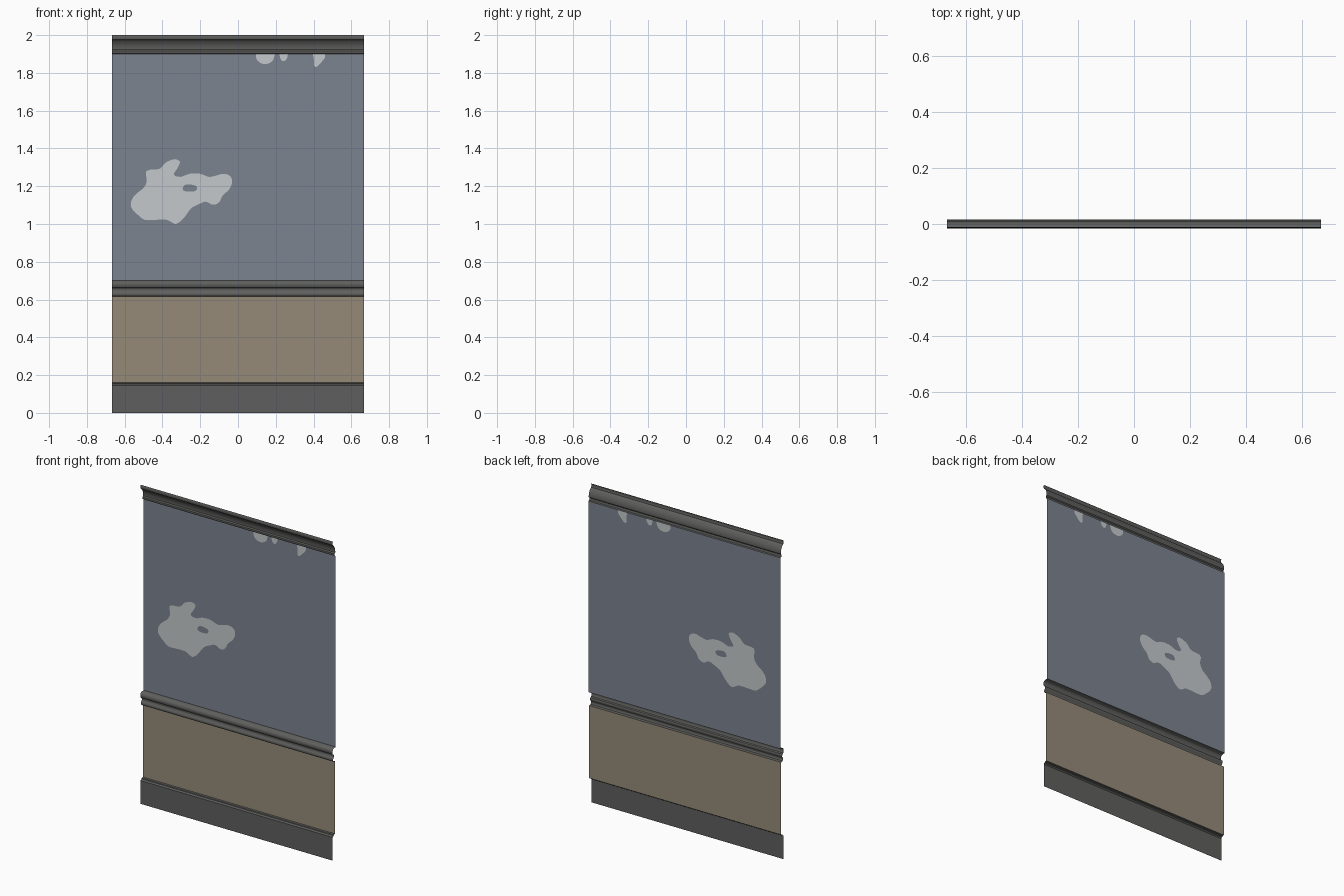
import bpy
import math
from mathutils import Vector
from mathutils.geometry import tessellate_polygon

if "Cube" in bpy.data.objects:
    bpy.data.objects.remove(bpy.data.objects["Cube"])

W = 0.6665          # half width of the wall
Y_WALL = 0.0165     # upper wall plane
Y_LOW = 0.009       # lower panel plane


def material(name, rgb):
    m = bpy.data.materials.new(name)
    lin = [((c / 255 + 0.055) / 1.055) ** 2.4 for c in rgb]
    m.diffuse_color = (*lin, 1)
    m.use_nodes = True
    m.node_tree.nodes["Principled BSDF"].inputs["Base Color"].default_value = m.diffuse_color
    return m


PAINT = material("blue grey paint", (124, 131, 144))
PLASTER = material("bare plaster", (196, 201, 204))
BEIGE = material("beige panel", (150, 138, 120))
TRIM = material("dark grey trim", (95, 95, 94))


def make_object(name, verts, faces, mats, indices=None):
    me = bpy.data.meshes.new(name)
    me.from_pydata(verts, [], faces)
    for m in mats:
        me.materials.append(m)
    if indices:
        me.polygons.foreach_set("material_index", indices)
    me.update()
    ob = bpy.data.objects.new(name, me)
    bpy.context.collection.objects.link(ob)
    return ob


def sweep(name, profile, mat):
    """Open sheet: a (y, z) profile, listed upward, swept across the width."""
    verts = [(x, y, z) for y, z in profile for x in (-W, W)]
    faces = [(2 * i, 2 * i + 1, 2 * i + 3, 2 * i + 2) for i in range(len(profile) - 1)]
    ob = make_object(name, verts, faces, [mat])
    bpy.ops.object.select_all(action='DESELECT')
    ob.select_set(True)
    bpy.context.view_layer.objects.active = ob
    bpy.ops.object.shade_smooth_by_angle(angle=math.radians(35))
    return ob


def smooth(pts, closed=True, steps=4):
    """Catmull-Rom curve through points given in thousandths."""
    p = [Vector((x / 1000, z / 1000, 0)) for x, z in pts]
    n = len(p)
    at = (lambda i: p[i % n]) if closed else (lambda i: p[max(0, min(n - 1, i))])
    out = []
    for i in range(n if closed else n - 1):
        a, b, c, d = (at(i + k) for k in (-1, 0, 1, 2))
        for s in range(steps):
            t = s / steps
            out.append(0.5 * (2 * b + (c - a) * t + (2 * a - 5 * b + 4 * c - d) * t * t
                              + (3 * b - a - 3 * c + d) * t ** 3))
    return out if closed else out + [p[-1]]


# Mouldings and lower panel
sweep("baseboard", [(-0.013, 0), (-0.013, 0.146), (-0.010, 0.150), (-0.004, 0.153),
                    (-0.002, 0.158), (Y_LOW, 0.160)], TRIM)
sweep("lower_panel", [(Y_LOW, 0.160), (Y_LOW, 0.615)], BEIGE)
sweep("chair_rail", [(Y_LOW, 0.615), (-0.006, 0.618), (-0.010, 0.625), (-0.010, 0.632),
                     (-0.007, 0.639), (-0.002, 0.645), (-0.001, 0.653), (-0.004, 0.661),
                     (-0.012, 0.665), (-0.0155, 0.672), (-0.0165, 0.680), (-0.0155, 0.688),
                     (-0.011, 0.695), (-0.006, 0.699), (Y_WALL, 0.702)], TRIM)
sweep("crown_moulding", [(Y_WALL, 1.900), (0.008, 1.903), (0.005, 1.909), (0.006, 1.917),
                         (0.012, 1.923), (0.012, 1.932), (0.010, 1.945), (0.005, 1.958),
                         (-0.002, 1.968), (-0.005, 1.972), (-0.012, 1.976), (-0.014, 1.984),
                         (-0.014, 1.995), (-0.011, 2.0)], TRIM)

# Upper wall with chipped paint: outlines of the bare areas
patch = smooth([(-568, 1102), (-557, 1139), (-531, 1166), (-499, 1192), (-483, 1229),
                (-488, 1272), (-467, 1287), (-414, 1293), (-383, 1325), (-335, 1343),
                (-308, 1330), (-319, 1298), (-340, 1261), (-303, 1250), (-255, 1266),
                (-202, 1266), (-155, 1250), (-118, 1256), (-75, 1266), (-38, 1250),
                (-33, 1213), (-49, 1181), (-81, 1150), (-102, 1113), (-134, 1102),
                (-171, 1118), (-213, 1102), (-250, 1081), (-282, 1038), (-308, 1012),
                (-335, 1001), (-377, 1022), (-441, 1022), (-494, 1022), (-531, 1049),
                (-557, 1075)])
island = smooth([(-292, 1192), (-277, 1208), (-245, 1208), (-218, 1197), (-224, 1176),
                 (-255, 1171), (-287, 1176)])
chips = [smooth(c, closed=False) for c in (
    [(94, 1900), (100, 1870), (126, 1849), (158, 1849), (184, 1865), (195, 1900)],
    [(219, 1900), (227, 1870), (243, 1862), (259, 1876), (264, 1900)],
    [(396, 1900), (402, 1870), (402, 1838), (417, 1833), (439, 1854), (460, 1881), (460, 1900)])]

# Painted outline runs along the top edge and dips round each chip
outline = [Vector((-W, 0.702, 0)), Vector((-W, 1.9, 0))]
for c in chips:
    outline += c
outline += [Vector((W, 1.9, 0)), Vector((W, 0.702, 0))]

verts, faces, indices = [], [], []
regions = [([outline, patch], 0), ([patch, island], 1), ([island], 0)]
regions += [([c], 1) for c in chips]
for loops, mat in regions:
    pts = [p for loop in loops for p in loop]
    base = len(verts)
    verts += [(p.x, Y_WALL, p.y) for p in pts]
    for a, b, c in tessellate_polygon(loops):
        if (pts[b] - pts[a]).cross(pts[c] - pts[a]).z < 0:   # face the front
            b, c = c, b
        faces.append((base + a, base + b, base + c))
        indices.append(mat)
make_object("upper_wall", verts, faces, [PAINT, PLASTER], indices)
